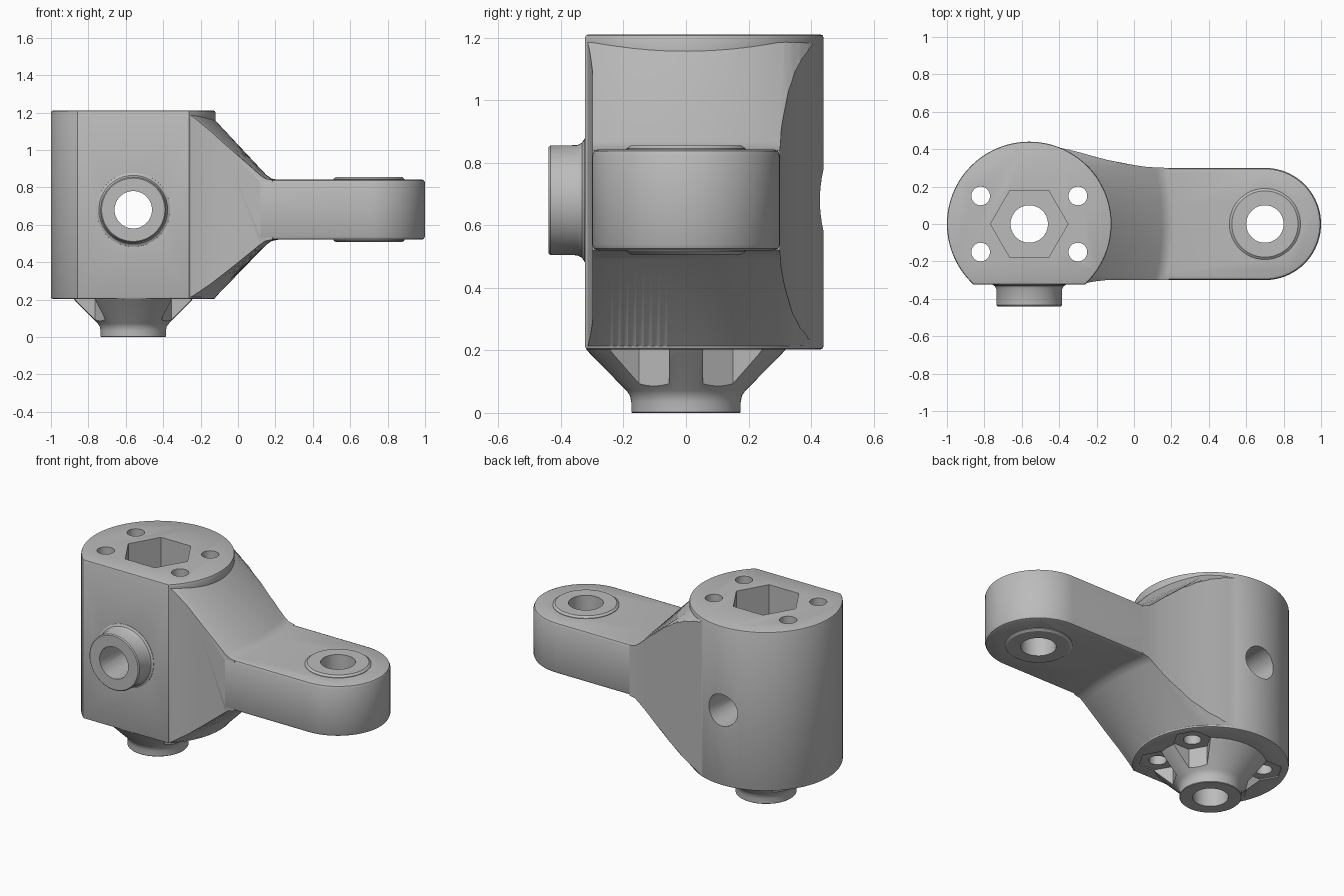
import bpy, bmesh, math

if "Cube" in bpy.data.objects:
    bpy.data.objects.remove(bpy.data.objects["Cube"])

grey = bpy.data.materials.new("cast grey")
grey.use_nodes = True
grey.diffuse_color = (0.5, 0.5, 0.5, 1)
grey.node_tree.nodes["Principled BSDF"].inputs["Base Color"].default_value = (0.5, 0.5, 0.5, 1)

CX, EX = -0.56, 0.70        # barrel axis and arm eye axis
BARREL_R, FLAT_Y, HOLE_R = 0.44, 0.323, 0.10
BORE_Z = 0.68               # height of the cross bore


def loft(name, rings):
    """Closed solid through a list of equal-length point rings."""
    bm = bmesh.new()
    rows = [[bm.verts.new(p) for p in ring] for ring in rings]
    n = len(rows[0])
    for a, b in zip(rows, rows[1:]):
        for i in range(n):
            j = (i + 1) % n
            bm.faces.new((a[i], a[j], b[j], b[i]))
    bm.faces.new(rows[0])
    bm.faces.new(rows[-1])
    bmesh.ops.recalc_face_normals(bm, faces=bm.faces)
    mesh = bpy.data.meshes.new(name)
    bm.to_mesh(mesh)
    bm.free()
    mesh.materials.append(grey)
    obj = bpy.data.objects.new(name, mesh)
    bpy.context.collection.objects.link(obj)
    return obj


def turned(name, x, y, profile, n=64, axis="Z"):
    """Turned solid from (radius, height) pairs; axis Y runs along y at height y."""
    rings = []
    for r, h in profile:
        ring = []
        for i in range(n):
            a = 2 * math.pi * i / n
            u, v = x + r * math.cos(a), y + r * math.sin(a)
            ring.append((u, v, h) if axis == "Z" else (u, h, v))
        rings.append(ring)
    return loft(name, rings)


def combine(target, tool, operation):
    """Apply a boolean and discard the tool."""
    mod = target.modifiers.new(operation.lower(), "BOOLEAN")
    mod.object, mod.operation, mod.solver = tool, operation, "EXACT"
    bpy.context.view_layer.objects.active = target
    bpy.ops.object.modifier_apply(modifier=mod.name)
    bpy.data.objects.remove(tool)


def barrel_ring(z, inset):
    r = BARREL_R - inset
    low = math.asin((FLAT_Y - inset) / r)
    n = 80
    angles = [-low + (math.pi + 2 * low) * i / n for i in range(n + 1)]
    return [(CX + r * math.cos(a), r * math.sin(a), z) for a in angles]


def arm_ring(z, inset):
    r, n = 0.30 - inset, 40
    angles = [-math.pi / 2 + math.pi * i / n for i in range(n + 1)]
    tip = [(EX + r * math.cos(a), r * math.sin(a), z) for a in angles]
    return [(0.12, -r, z)] + tip + [(0.12, r, z)]


def web_ring(y):
    """Side profile of the sloping web, following the barrel's curve."""
    start = CX + math.sqrt(max(0.432 ** 2 - y * y, 0.0))
    end = 0.18 - 0.4 * min(abs(y), 0.3) ** 2
    rise = 0.03 * min(1, (y / 0.3) ** 2)
    half = [(CX - 0.01, 0.515 + rise - 0.03), (start, 0.485 + rise),
            (end - 0.03, 0.188), (end, 0.167), (end + 0.04, 0.159)]
    upper = [(x, y, BORE_Z + h) for x, h in half]
    lower = [(x, y, BORE_Z - min(h, 0.475)) for x, h in half]
    return upper + lower[::-1]


# Barrel with a flattened front
body = loft("bracket_body", [barrel_ring(0.203, 0.01), barrel_ring(0.206, 0.003),
                             barrel_ring(0.213, 0), barrel_ring(1.20, 0),
                             barrel_ring(1.207, 0.003), barrel_ring(1.21, 0.01)])

# Web: sloped side profile trimmed to a flowing plan outline
web = loft("web", [web_ring(-0.36 + 0.8 * i / 32) for i in range(33)])
plan = [(-0.60, -0.315), (-0.27, -0.318), (-0.21, -0.307), (-0.14, -0.299),
        (0.30, -0.299), (0.30, 0.299), (0.14, 0.301), (0.07, 0.305), (0.0, 0.315),
        (-0.07, 0.327), (-0.14, 0.342), (-0.21, 0.360), (-0.28, 0.380),
        (-0.35, 0.398), (-0.42, 0.412), (-0.60, 0.42)]
outline = loft("web_outline", [[(x, y, z) for x, y in plan] for z in (0.1, 1.3)])
combine(web, outline, "INTERSECT")

# Rounded arm
arm = loft("arm", [arm_ring(0.52, 0.018), arm_ring(0.525, 0.006), arm_ring(0.538, 0),
                   arm_ring(0.824, 0), arm_ring(0.837, 0.006), arm_ring(0.842, 0.018)])

# Raised eye ring, front boss and lower nozzle
eye = turned("eye_ring", EX, 0, [(0.177, 0.507), (0.19, 0.516), (0.19, 0.845), (0.177, 0.855)])
boss = turned("front_boss", CX, BORE_Z,
              [(0.20, -0.29), (0.197, -0.325), (0.184, -0.332), (0.176, -0.348),
               (0.175, -0.434), (0.169, -0.44)], axis="Y")
nozzle = turned("lower_nozzle", CX, 0,
                [(0.172, 0), (0.175, 0.003), (0.175, 0.035), (0.179, 0.055),
                 (0.19, 0.071), (0.305, 0.187), (0.32, 0.205), (0.30, 0.25)])
for part in (web, arm, eye, boss, nozzle):
    combine(body, part, "UNION")

# Bores, hexagonal socket, bolt holes and bolt head pockets
cutters = [
    turned("main_bore", CX, 0, [(HOLE_R, -0.1), (HOLE_R, 1.3)]),
    turned("eye_bore", EX, 0, [(HOLE_R, 0.4), (HOLE_R, 1.0)]),
    turned("cross_bore", CX, BORE_Z, [(HOLE_R, -0.6), (HOLE_R, 0.6)], axis="Y"),
    turned("hex_socket", CX, 0, [(0.207, 0.91), (0.207, 1.3)], n=6),
]
for sx in (-1, 1):
    for sy in (-1, 1):
        x, y = CX + 0.26 * sx, 0.15 * sy
        cutters.append(turned("bolt_hole", x, y, [(0.05, -0.1), (0.05, 1.3)], n=32))
        cutters.append(turned("bolt_pocket", x, y, [(0.11, 0.02), (0.11, 0.21)], n=6))
for cutter in cutters:
    combine(body, cutter, "DIFFERENCE")

# Smooth shading with crisp edges
bpy.ops.object.select_all(action="DESELECT")
body.select_set(True)
bpy.context.view_layer.objects.active = body
bpy.ops.object.shade_smooth_by_angle(angle=math.radians(30))
